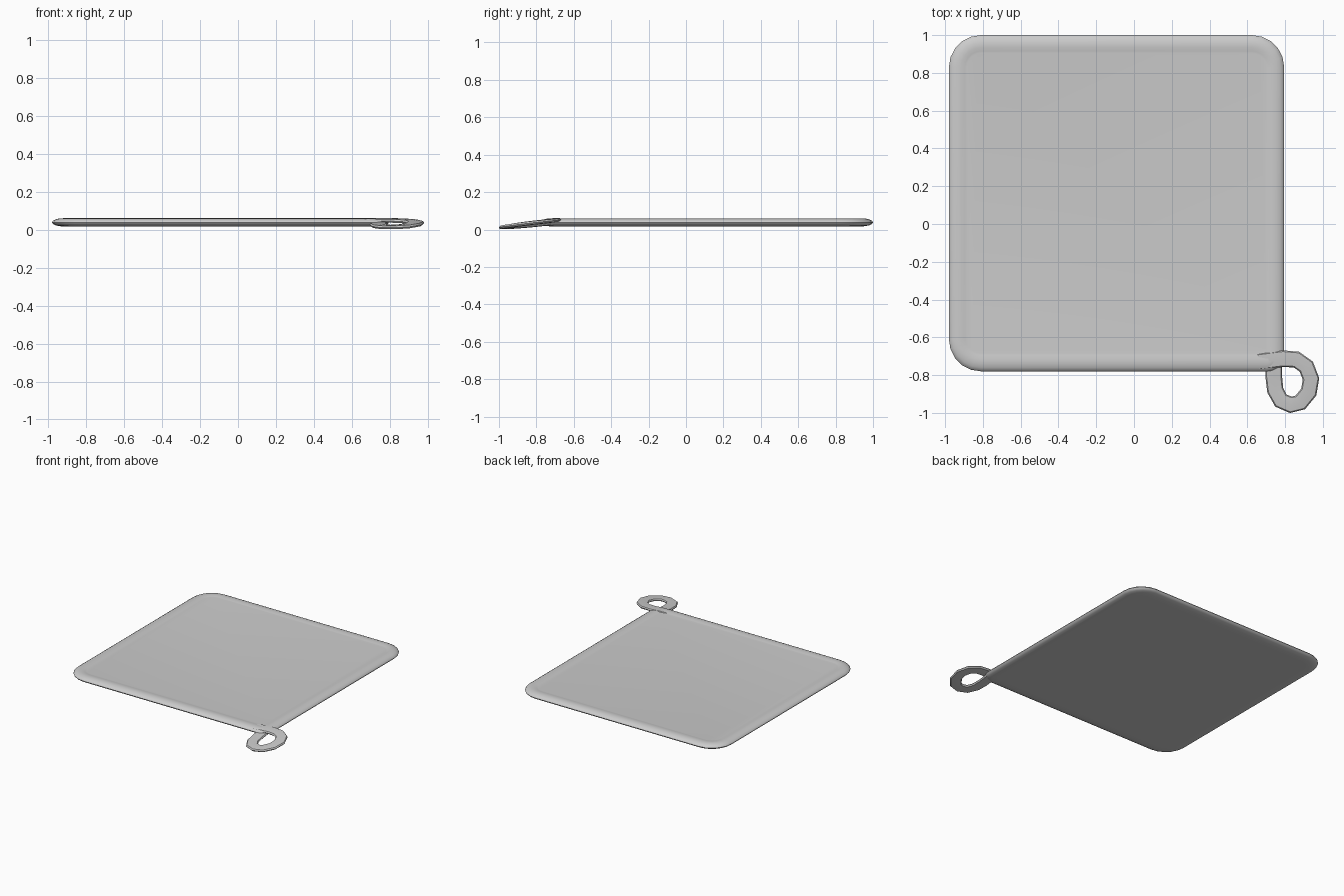
import bpy, bmesh, math
from mathutils import Vector

if "Cube" in bpy.data.objects:
    bpy.data.objects.remove(bpy.data.objects["Cube"])

X0, X1, Y0, Y1 = -0.98, 0.795, -0.78, 1.0


def outline(d, z, seg=5):
    """Rounded square inset by d; the corner carrying the loop is tighter."""
    pts = []
    for sx, sy, a0, r in ((1, 1, 0, 0.17), (-1, 1, 90, 0.17),
                          (-1, -1, 180, 0.17), (1, -1, 270, 0.09)):
        cx = (X1 - r) if sx > 0 else (X0 + r)
        cy = (Y1 - r) if sy > 0 else (Y0 + r)
        if r - d < 0.02:
            cx -= sx * (d - r + 0.02)
            cy -= sy * (d - r + 0.02)
        rr = max(r - d, 0.02)
        for i in range(seg + 1):
            a = math.radians(a0 + 90 * i / seg)
            pts.append((cx + rr * math.cos(a), cy + rr * math.sin(a), z))
    return pts


def skin(name, rings):
    """Join closed rings of points into a capped, smooth-shaded mesh."""
    bm = bmesh.new()
    vs = [[bm.verts.new(p) for p in ring] for ring in rings]
    n = len(vs[0])
    for a, b in zip(vs, vs[1:]):
        for i in range(n):
            j = (i + 1) % n
            bm.faces.new((a[i], a[j], b[j], b[i]))
    bm.faces.new(vs[0][::-1])
    bm.faces.new(vs[-1])
    bmesh.ops.recalc_face_normals(bm, faces=bm.faces)
    mesh = bpy.data.meshes.new(name)
    bm.to_mesh(mesh)
    bm.free()
    ob = bpy.data.objects.new(name, mesh)
    bpy.context.collection.objects.link(ob)
    bpy.context.view_layer.objects.active = ob
    ob.select_set(True)
    bpy.ops.object.shade_smooth_by_angle(angle=math.radians(40))
    ob.select_set(False)
    return ob


# Quilted pad: rolled rim around a slightly sunken top panel
profile = [(0.10, 0.018), (0.05, 0.017), (0.02, 0.022), (0.005, 0.030),
           (0.0, 0.038), (0.005, 0.046), (0.02, 0.054), (0.04, 0.059),
           (0.065, 0.060), (0.085, 0.056), (0.095, 0.055)]
skin("pad", [outline(d, z) for d, z in profile])

# Hanging loop: flat band curling out of the corner and back under the pad
path = [(0.66, -0.730, 0.046), (0.72, -0.722, 0.049), (0.79, -0.713, 0.049),
        (0.86, -0.718, 0.047), (0.912, -0.755, 0.043), (0.937, -0.82, 0.036),
        (0.925, -0.89, 0.027), (0.88, -0.945, 0.018), (0.83, -0.957, 0.014),
        (0.778, -0.935, 0.014), (0.748, -0.88, 0.018), (0.740, -0.81, 0.024),
        (0.740, -0.74, 0.032), (0.740, -0.69, 0.036)]
path = [Vector(p) for p in path]
rings = []
for i, p in enumerate(path):
    t = path[min(i + 1, len(path) - 1)] - path[max(i - 1, 0)]
    side = Vector((t.y, -t.x, 0)).normalized()
    side.z = 0.09 * side.y
    ring = []
    for u, w in ((1, 0), (0.85, 0.8), (0, 1), (-0.85, 0.8),
                 (-1, 0), (-0.85, -0.8), (0, -1), (0.85, -0.8)):
        q = p + side * (0.044 * u)
        q.z = max(q.z + 0.011 * w, 0.0)
        ring.append(q)
    rings.append(ring)
skin("hanging_loop", rings)
